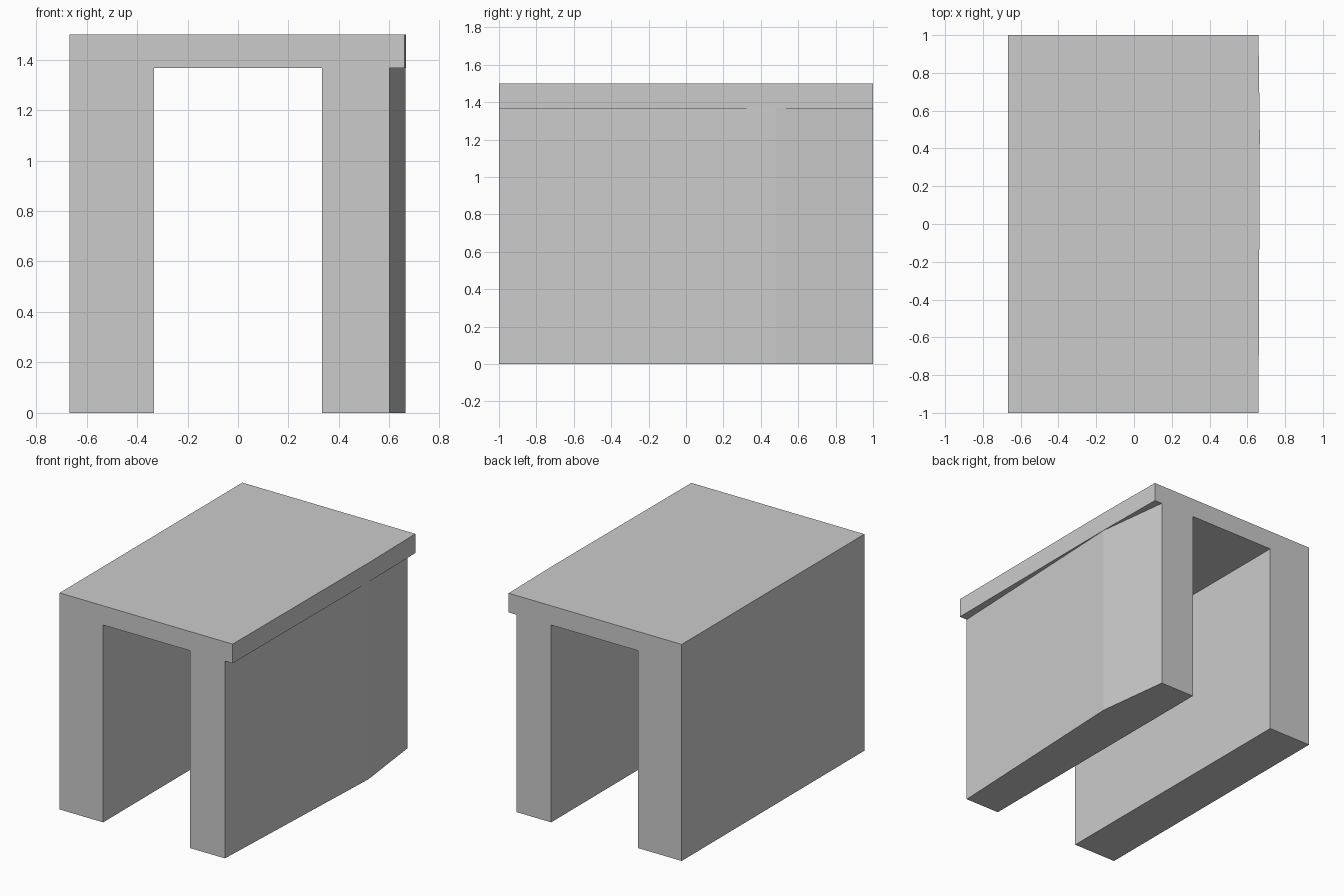
import bpy, bmesh

if "Cube" in bpy.data.objects:
    bpy.data.objects.remove(bpy.data.objects["Cube"])

# Outline of the arch at one depth; the right side bows outward along y
def section(bm, y, leg_x, top_x):
    pts = [(-0.667, 0), (-0.333, 0), (-0.333, 1.367), (0.333, 1.367),
           (0.333, 0), (leg_x, 0), (leg_x, 1.367), (top_x, 1.367),
           (top_x, 1.5), (-0.667, 1.5)]
    return [bm.verts.new((x, y, z)) for x, z in pts]

bm = bmesh.new()
rings = [section(bm, -1.0, 0.60, 0.659),
         section(bm, 0.48, 0.664, 0.666),
         section(bm, 1.0, 0.60, 0.659)]

# Walls between the sections, then the front and back ends
for a, b in zip(rings, rings[1:]):
    for i in range(len(a)):
        j = (i + 1) % len(a)
        bm.faces.new((a[i], b[i], b[j], a[j]))
bm.faces.new(rings[0])
bm.faces.new(rings[-1][::-1])
bmesh.ops.recalc_face_normals(bm, faces=bm.faces)

mesh = bpy.data.meshes.new("arch_block")
bm.to_mesh(mesh)
bm.free()
bpy.context.collection.objects.link(bpy.data.objects.new("arch_block", mesh))
